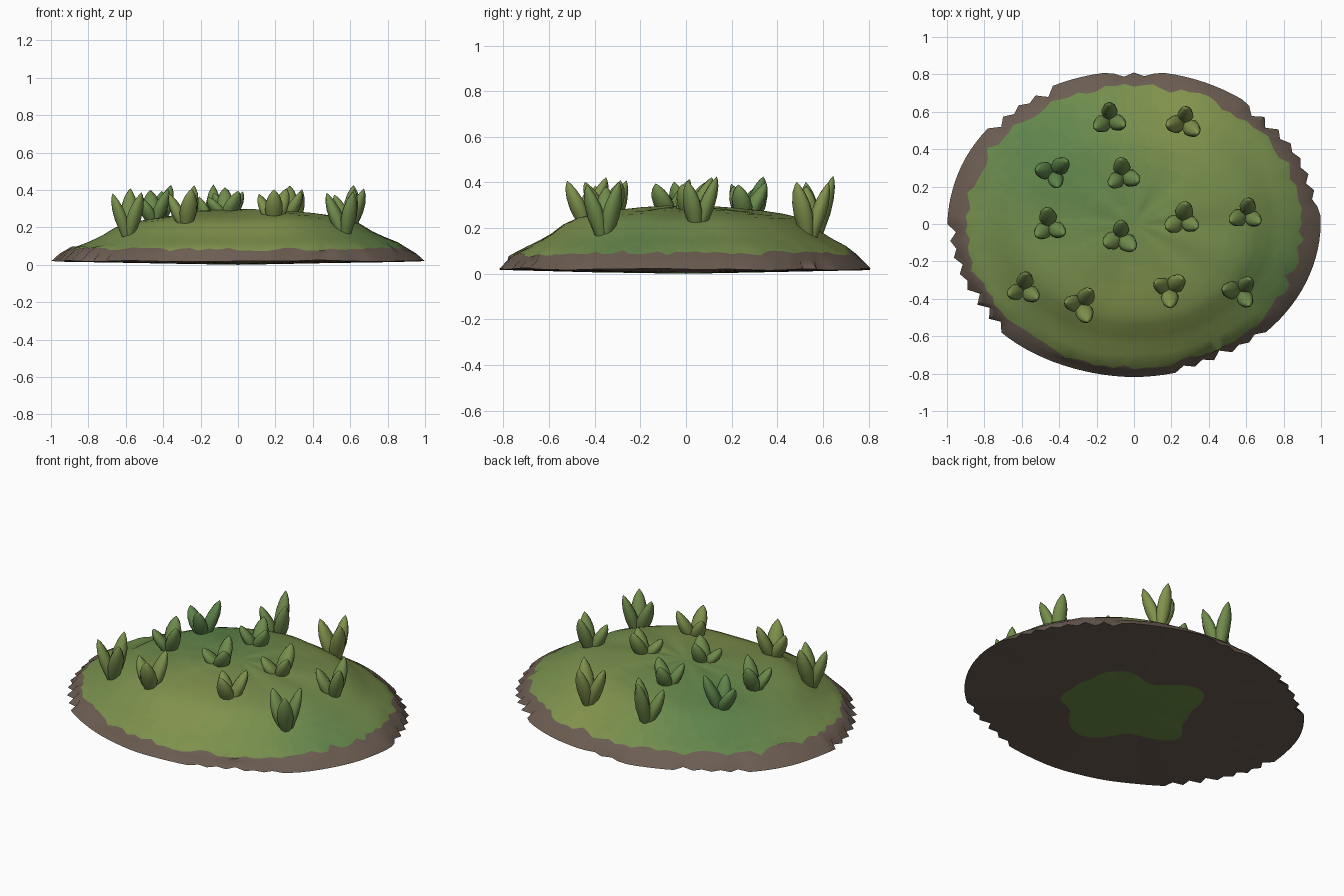
import bpy, bmesh, math, random
from mathutils import noise, Vector

if "Cube" in bpy.data.objects:
    bpy.data.objects.remove(bpy.data.objects["Cube"])

random.seed(4)
N = 112                     # segments around the mound
RX, RY = 0.988, 0.81        # ellipse radii


def make_mat(name, rgb):
    m = bpy.data.materials.new(name)
    m.diffuse_color = (*rgb, 1)
    m.use_nodes = True
    m.node_tree.nodes["Principled BSDF"].inputs["Base Color"].default_value = m.diffuse_color
    return m


WARM, COOL, STEPS = (0.235, 0.30, 0.075), (0.10, 0.225, 0.07), 12
greens = [make_mat(f"grass_{i}", [w + (c - w) * i / (STEPS - 1) for w, c in zip(WARM, COOL)])
          for i in range(STEPS)]
soil = make_mat("soil", (0.15, 0.11, 0.085))
moss = make_mat("moss", (0.15, 0.27, 0.06))


def coolness(x, y):
    def spot(cx, cy, r):
        return math.exp(-((x - cx) ** 2 + (y - cy) ** 2) / r ** 2)
    v = 0.36 + 0.55 * spot(-0.5, 0.4, 0.4) + 0.45 * spot(0.85, -0.3, 0.3) + 0.25 * spot(-0.1, 0.1, 0.3)
    v -= 0.3 * spot(0.0, -0.5, 0.35) + 0.35 * spot(0.25, 0.65, 0.3)
    return min(1, max(0, v))


def green_index(x, y):
    return round(coolness(x, y) * (STEPS - 1))


def wobble(a, freq, seed):
    return noise.noise(Vector((math.cos(a) * freq, math.sin(a) * freq, seed)))


def finish(name, bm, mats, angle):
    bmesh.ops.recalc_face_normals(bm, faces=bm.faces[:])
    me = bpy.data.meshes.new(name)
    bm.to_mesh(me)
    bm.free()
    for m in mats:
        me.materials.append(m)
    ob = bpy.data.objects.new(name, me)
    bpy.context.collection.objects.link(ob)
    bpy.ops.object.select_all(action='DESELECT')
    ob.select_set(True)
    bpy.context.view_layer.objects.active = ob
    bpy.ops.object.shade_smooth_by_angle(angle=math.radians(angle))
    return ob


def bridge(bm, a, b, pick):
    for i in range(len(a)):
        j = (i + 1) % len(a)
        f = bm.faces.new((a[i], a[j], b[j], b[i]))
        c = f.calc_center_median()
        f.material_index = pick(c.x, c.y)


def fan(bm, ring, z, pick):
    tip = bm.verts.new((0, 0, z))
    for i in range(len(ring)):
        f = bm.faces.new((ring[i], ring[(i + 1) % len(ring)], tip))
        c = f.calc_center_median()
        f.material_index = pick(c.x, c.y)


# ragged sectors of the soil edge, in degrees
RAGGED = [(5, 52), (82, 98), (116, 140), (183, 222), (285, 312)]


def ragged(a):
    d = math.degrees(a) % 360
    return any(lo <= d <= hi for lo, hi in RAGGED)


def ring(bm, fn):
    out = []
    for i in range(N):
        a = 2 * math.pi * i / N
        s, z = fn(i, a)
        out.append(bm.verts.new((RX * s * math.cos(a), RY * s * math.sin(a), z)))
    return out


teeth = [random.uniform(0.02, 0.05) if i % 2 else 0 for i in range(N)]
fray = [random.uniform(-0.018, 0.018) for i in range(N)]


def rim(i, a):
    s = 1.01 + 0.008 * wobble(a, 2, 5)
    return s - (0.01 + teeth[i] if ragged(a) else 0), 0.02 + 0.008 * wobble(a, 3, 9)


def shoulder(i, a):
    smooth = 1.01 + 0.008 * wobble(a, 2, 5) - 0.045
    s = min(smooth, rim(i, a)[0] - 0.012) - 0.01 * ragged(a)
    return s, 0.06 + 0.01 * wobble(a, 3, 2)


def turf_edge(i, a):
    front = max(0, -math.sin(a)) ** 2
    return 0.91 + 0.035 * front + 0.025 * wobble(a, 8, 1) + fray[i], \
        0.092 - 0.008 * front + 0.012 * wobble(a, 4, 3) - 0.5 * fray[i]


def dome(s, z):
    def fn(i, a):
        lump = 0.025 * wobble(a, 1.3 + s, 7 + s)
        left = max(0, -math.cos(a)) ** 2 * 0.02 * (s > 0.4)
        return s + lump, z - left + 0.012 * wobble(a, 2, 3 + s)
    return fn


# mound: grass dome over a soil rim
PROFILE = [(0.865, 0.121), (0.80, 0.148), (0.735, 0.18), (0.67, 0.222), (0.61, 0.245),
           (0.53, 0.261), (0.42, 0.275), (0.28, 0.286), (0.14, 0.293), (0, 0.296)]
bm = bmesh.new()
SOIL, MOSS = STEPS, STEPS + 1
rim_ring = ring(bm, rim)
last = rim_ring
for fn in (shoulder, turf_edge):
    new = ring(bm, fn)
    bridge(bm, last, new, lambda x, y: SOIL)
    last = new
for s, z in PROFILE[:-1]:
    new = ring(bm, dome(s, z))
    bridge(bm, last, new, green_index)
    last = new
fan(bm, last, 0.296, green_index)

# nearly flat soil underside with a mossy patch
patch = ring(bm, lambda i, a: (0.40 + 0.2 * wobble(a, 1.5, 21), 0.007))
bridge(bm, rim_ring, patch, lambda x, y: SOIL)
fan(bm, patch, 0.0, lambda x, y: MOSS)
finish("grassy_mound", bm, greens + [soil, moss], 50)


def ground(x, y):
    s = math.hypot(x / RX, y / RY)
    for (s0, z0), (s1, z1) in zip(PROFILE, PROFILE[1:]):
        if s1 <= s <= s0:
            return z1 + (z0 - z1) * (s - s1) / (s0 - s1)
    return 0.12


# leaf stations: outward distance, height fraction, half width, half thickness
LEAF = [(0.008, 0.0, 0.022, 0.022), (0.02, 0.18, 0.036, 0.032), (0.04, 0.42, 0.048, 0.04),
        (0.06, 0.64, 0.045, 0.036), (0.078, 0.83, 0.03, 0.024), (0.088, 0.94, 0.013, 0.011)]
SIDES = 8


def add_leaf(bm, x, y, base, height, a, scale):
    c, s = math.cos(a), math.sin(a)

    def put(out, side, z):
        return bm.verts.new((x + c * out - s * side, y + s * out + c * side, z))
    rings = []
    for out, h, w, t in LEAF:
        rings.append([put((out + t * math.cos(k * math.tau / SIDES)) * scale,
                          w * math.sin(k * math.tau / SIDES) * scale, base + h * height)
                      for k in range(SIDES)])
    for r0, r1 in zip(rings, rings[1:]):
        for k in range(SIDES):
            j = (k + 1) % SIDES
            bm.faces.new((r0[k], r0[j], r1[j], r1[k]))
    tip = put(0.094 * scale, 0, base + height)
    for k in range(SIDES):
        bm.faces.new((rings[-1][k], rings[-1][(k + 1) % SIDES], tip))
    bm.faces.new(rings[0][::-1])


# tufts: x, y, direction of the first leaf in degrees
TUFTS = [(-0.13, 0.56, 88), (0.27, 0.54, 75), (-0.43, 0.28, 45), (-0.06, 0.26, 95),
         (-0.45, -0.01, 95), (-0.07, -0.07, 80), (0.26, 0.02, 88), (0.60, 0.05, 85),
         (-0.59, -0.35, 80), (-0.28, -0.43, 50), (0.19, -0.35, 35), (0.57, -0.36, 60)]
for n, (x, y, deg) in enumerate(TUFTS):
    bm = bmesh.new()
    base = max(0.14, ground(x, y) - 0.06)
    for k in range(3):
        top = (0.415, 0.375, 0.395)[k] + random.uniform(-0.015, 0.015)
        add_leaf(bm, x, y, base, top - base, math.radians(deg + 120 * k + random.uniform(-10, 10)),
                 random.uniform(0.9, 1.03))
    finish(f"grass_tuft_{n + 1}", bm, [greens[green_index(x, y)]], 60)
